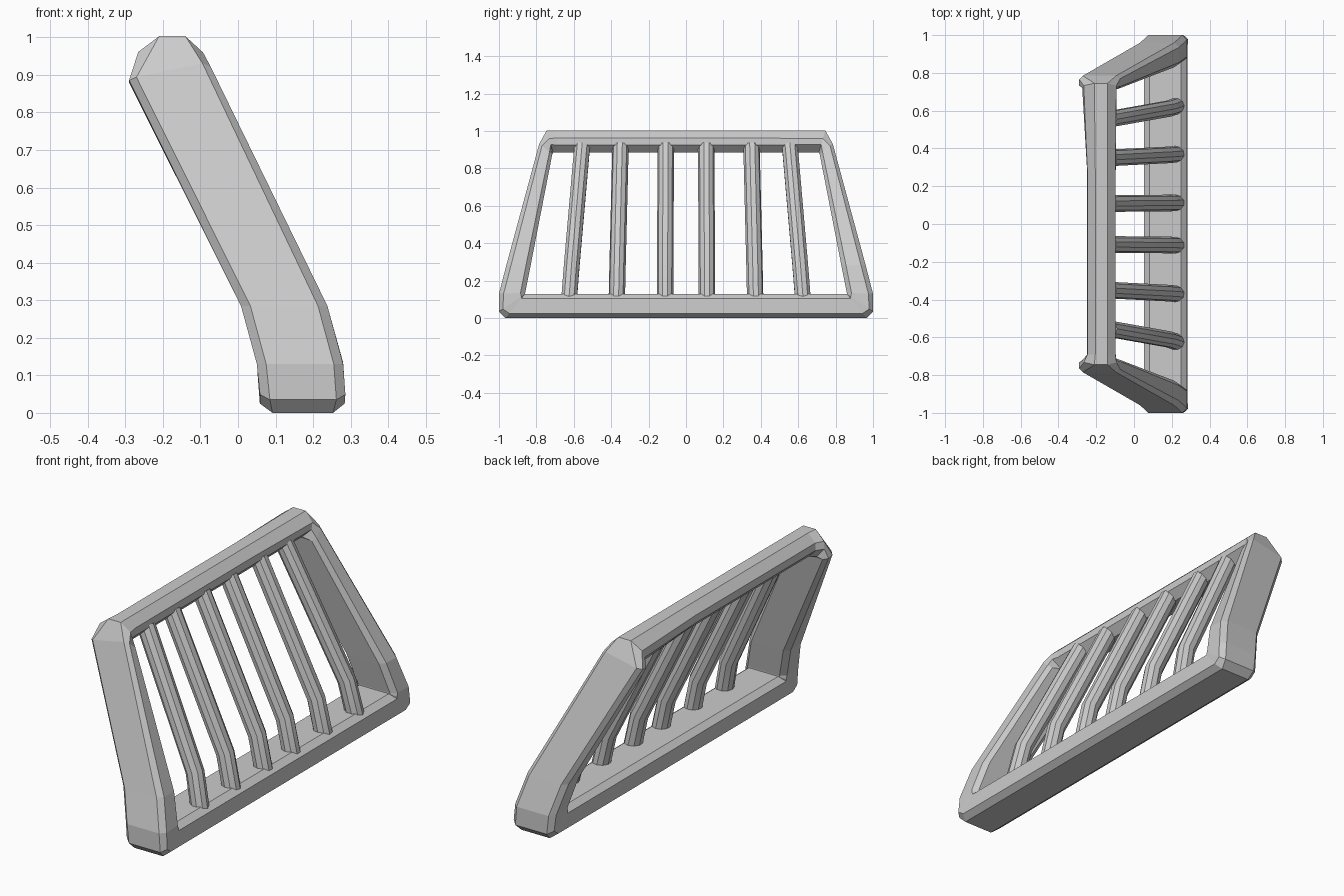
import bpy, bmesh
from mathutils import Vector

if "Cube" in bpy.data.objects:
    bpy.data.objects.remove(bpy.data.objects["Cube"])


def quad(back, front, yo, zo, yi, zi, inner=None):
    """Section corners: outer back, outer front, inner front, inner back."""
    ib, jf = inner or (back, front)
    return [Vector(p) for p in ((back, yo, zo), (front, yo, zo), (jf, yi, zi), (ib, yi, zi))]


def chamfered(q, c):
    """Turn a four-cornered section into an eight-sided one."""
    pts = []
    for i, p in enumerate(q):
        for other in (q[i - 1], q[(i + 1) % 4]):
            pts.append(p + (other - p).normalized() * c)
    return pts


# Frame: sections from the bottom corner up one side to the top corner
side = [
    (quad(0.06, 0.285, 0.965, 0.0, 0.86, 0.13, (0.05, 0.28)), 0.032),
    (quad(0.06, 0.287, 1.0, 0.035, 0.86, 0.13, (0.05, 0.28)), 0.025),
    (quad(0.05, 0.28, 1.0, 0.13, 0.86, 0.135), 0.025),
    (quad(0.008, 0.238, 0.96, 0.285, 0.83, 0.285), 0.025),
    (quad(-0.29, -0.075, 0.785, 0.89, 0.715, 0.875, (-0.29, -0.065)), 0.02),
    (quad(-0.255, -0.095, 0.745, 1.003, 0.71, 0.885, (-0.285, -0.09)), 0.045),
]
side[4][0][1].z = 0.935

# Top rail: slimmer sections between the corners
rail = [(quad(-0.245, -0.1, y, 1.003, y, 0.885, (-0.25, -0.095)), 0.04) for y in (0.28, -0.69)]
other_side = [([Vector((p.x, -p.y, p.z)) for p in q], c) for q, c in reversed(side)]

bm = bmesh.new()
rings = [[bm.verts.new(p) for p in chamfered(q, c)] for q, c in side + rail + other_side]
for i, a in enumerate(rings):
    b = rings[(i + 1) % len(rings)]
    for j in range(8):
        k = (j + 1) % 8
        bm.faces.new((a[j], a[k], b[k], b[j]))
bmesh.ops.remove_doubles(bm, verts=bm.verts, dist=0.0005)
bmesh.ops.recalc_face_normals(bm, faces=bm.faces)
mesh = bpy.data.meshes.new("frame")
bm.to_mesh(mesh)
bm.free()
bpy.context.collection.objects.link(bpy.data.objects.new("frame", mesh))

# Bars: bent round rods leaning back with the frame
for n, (low, high) in enumerate(((0.625, 0.555), (0.37, 0.35), (0.112, 0.108))):
    for s, label in ((1, "right"), (-1, "left")):
        curve = bpy.data.curves.new("bar", "CURVE")
        curve.dimensions = "3D"
        curve.bevel_depth = 0.044
        curve.bevel_resolution = 3
        curve.use_fill_caps = True
        spline = curve.splines.new("POLY")
        path = ((0.225, low, 0.1), (0.185, low - (low - high) * 0.2, 0.28), (-0.13, high, 0.92))
        spline.points.add(len(path) - 1)
        for pt, (x, y, z) in zip(spline.points, path):
            pt.co = (x, s * y, z, 1)
        bar = bpy.data.objects.new(f"bar_{label}_{n + 1}", curve)
        bpy.context.collection.objects.link(bar)
        bpy.ops.object.select_all(action="DESELECT")
        bar.select_set(True)
        bpy.context.view_layer.objects.active = bar
        bpy.ops.object.convert(target="MESH")
        bpy.ops.object.shade_smooth_by_angle()
